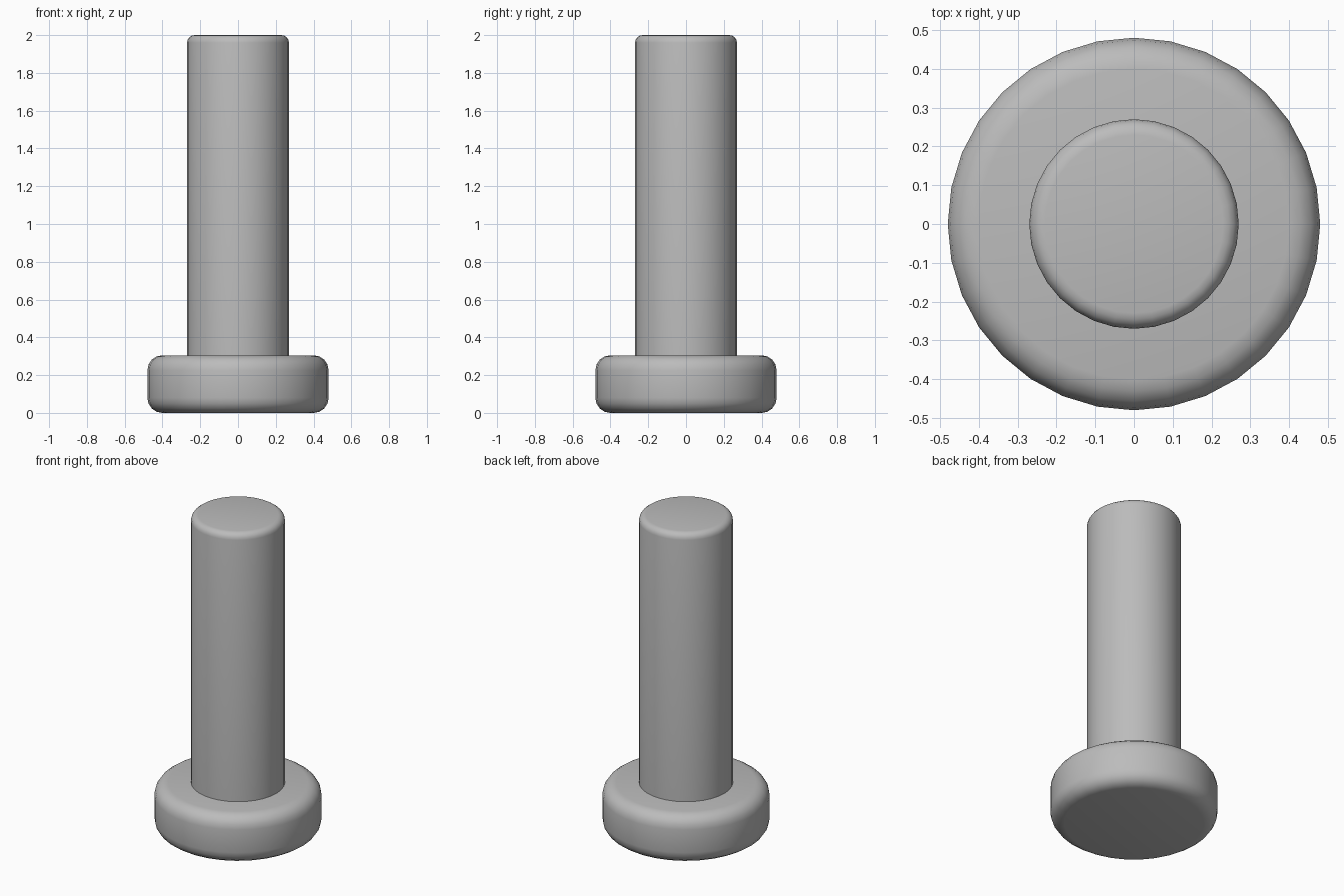
import bpy
import bmesh
import math

if "Cube" in bpy.data.objects:
    bpy.data.objects.remove(bpy.data.objects["Cube"])

grey = bpy.data.materials.new("plain grey")
grey.diffuse_color = (0.5, 0.5, 0.5, 1)
grey.use_nodes = True
grey.node_tree.nodes["Principled BSDF"].inputs["Base Color"].default_value = grey.diffuse_color
SIDES = 32


def fillet(r, z, size, start, steps=4):
    """Quarter-round points about (r, z), from angle start, rising 90 degrees."""
    return [(r + size * math.cos(math.radians(start + 90 * i / steps)),
             z + size * math.sin(math.radians(start + 90 * i / steps)))
            for i in range(steps + 1)]


def lathe(name, profile):
    """Closed solid of revolution from (radius, z) points, bottom to top."""
    bm = bmesh.new()
    rings = [[bm.verts.new((r * math.cos(2 * math.pi * k / SIDES),
                            r * math.sin(2 * math.pi * k / SIDES), z))
              for k in range(SIDES)] for r, z in profile]
    for low, high in zip(rings, rings[1:]):
        for k in range(SIDES):
            n = (k + 1) % SIDES
            bm.faces.new((low[k], low[n], high[n], high[k]))
    bm.faces.new(rings[0][::-1])
    bm.faces.new(rings[-1])
    mesh = bpy.data.meshes.new(name)
    bm.to_mesh(mesh)
    bm.free()
    mesh.materials.append(grey)
    obj = bpy.data.objects.new(name, mesh)
    bpy.context.collection.objects.link(obj)
    bpy.ops.object.select_all(action='DESELECT')
    obj.select_set(True)
    bpy.context.view_layer.objects.active = obj
    bpy.ops.object.shade_smooth_by_angle(angle=math.radians(35))
    return obj


# Wide rounded head
lathe("head", fillet(0.40, 0.08, 0.08, -90) + fillet(0.40, 0.225, 0.08, 0))

# Shaft with a softened tip, standing on the head
lathe("shaft", [(0.27, 0.29)] + fillet(0.23, 1.96, 0.04, 0))
